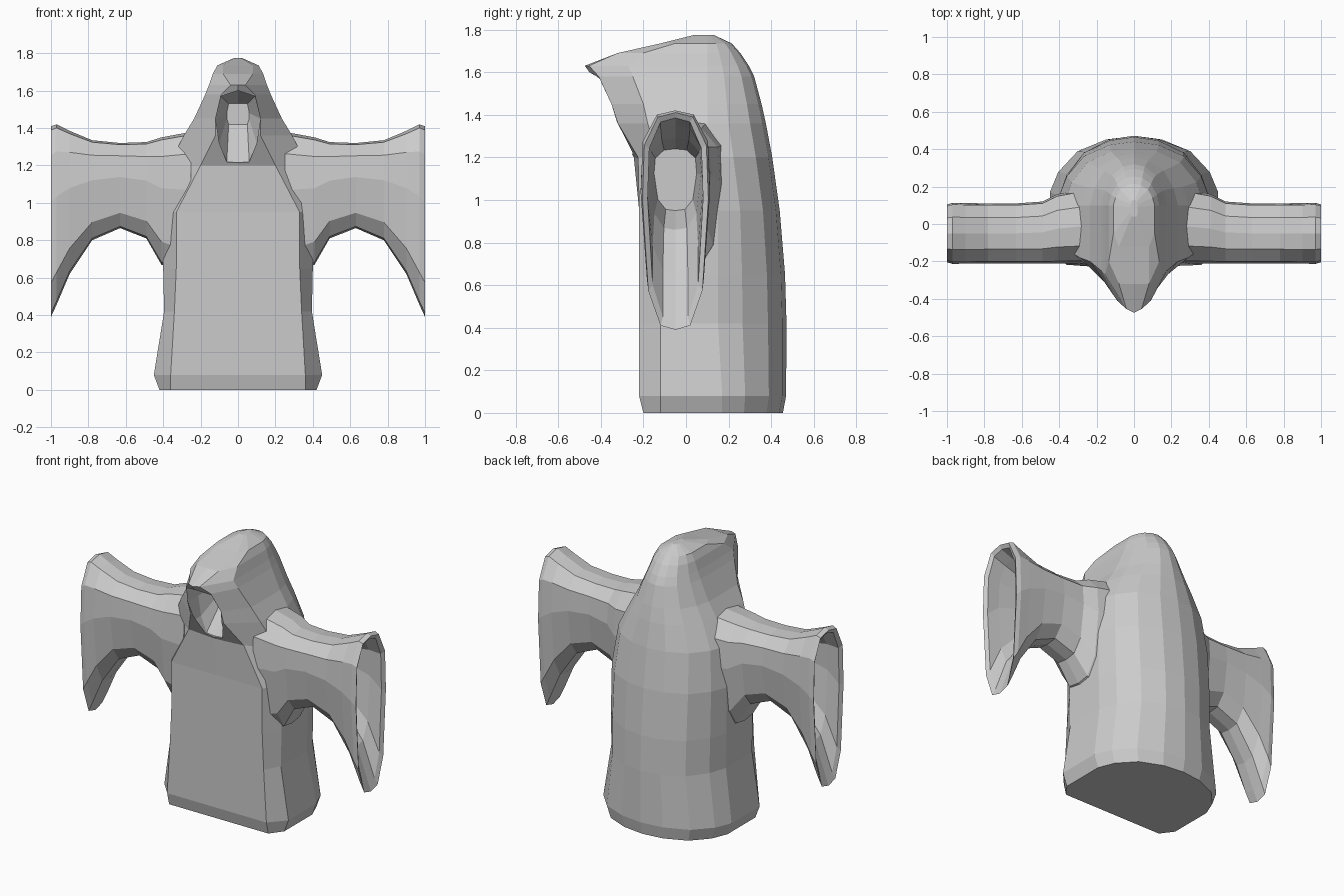
import bpy, bmesh

if "Cube" in bpy.data.objects:
    bpy.data.objects.remove(bpy.data.objects["Cube"])


def loft(name, rings):
    """Skin a list of equal-length closed rings and cap both ends."""
    bm = bmesh.new()
    vs = [[bm.verts.new(p) for p in ring] for ring in rings]
    n = len(vs[0])
    for a, b in zip(vs, vs[1:]):
        for i in range(n):
            j = (i + 1) % n
            bm.faces.new((a[i], a[j], b[j], b[i]))
    bm.faces.new(vs[0])
    bm.faces.new(vs[-1])
    bmesh.ops.recalc_face_normals(bm, faces=bm.faces)
    me = bpy.data.meshes.new(name)
    bm.to_mesh(me)
    bm.free()
    ob = bpy.data.objects.new(name, me)
    bpy.context.collection.objects.link(ob)
    return ob


def mirrored(half):
    """Close a half outline (first and last point on x = 0)."""
    return half + [(-x, y) for x, y in half[-2:0:-1]]


# Robe and hood: flat front, rounded back
def robe_ring(z, f, wf, d, w, s, m, b):
    k = b - m
    half = [(0, f), (wf, f + d), (w, s), (w, m), (.9 * w, m + .36 * k),
            (.67 * w, m + .73 * k), (.33 * w, m + .94 * k), (0, b)]
    return [(x, y, z) for x, y in mirrored(half)]


# z, front y, front half width, front setback, half width, side y, mid y, back y
robe_stations = [
    (0, -.20, .36, 0, .42, -.12, .17, .455),
    (.08, -.22, .36, 0, .45, -.12, .17, .47),
    (.42, -.22, .34, 0, .395, -.12, .15, .472),
    (.65, -.22, .33, 0, .40, -.12, .15, .465),
    (.95, -.22, .33, 0, .40, -.11, .15, .44),
    (1.20, -.245, .20, .02, .37, -.13, .12, .405),
    (1.36, -.33, .12, .01, .29, -.18, .10, .375),
    (1.45, -.37, .12, .02, .235, -.20, .10, .355),
    (1.58, -.44, .09, .03, .175, -.25, .10, .32),
    (1.63, -.475, .04, .02, .155, -.27, .10, .295),
    (1.69, -.32, .08, 0, .135, -.20, .10, .255),
    (1.735, -.12, .08, 0, .11, -.05, .10, .215),
    (1.775, .04, .015, 0, .02, .06, .09, .13),
]
robe = loft("hooded_robe", [robe_ring(*s) for s in robe_stations])


# Face opening: a tapering hollow cut into the hood
mouth = [(0, 1.60), (.09, 1.57), (.12, 1.45), (.10, 1.32), (.06, 1.22), (0, 1.215)]
inner = [(0, 1.53), (.05, 1.53), (.06, 1.48), (.06, 1.45), (.05, 1.42), (0, 1.42)]
cutter = loft("hood_cutter", [[(x, y, z) for x, z in mirrored(o)]
                              for y, o in ((-.6, mouth), (-.24, mouth), (-.06, inner))])
cutter.hide_render = True
mod = robe.modifiers.new("face_opening", 'BOOLEAN')
mod.operation = 'DIFFERENCE'
mod.solver = 'EXACT'
mod.object = cutter
bpy.context.view_layer.objects.active = robe
bpy.ops.object.modifier_apply(modifier=mod.name)
bpy.data.objects.remove(cutter)


# Sleeves: flared tubes that turn inward at the cuff and run back inside
section = [(0, 0), (.45, .02), (.82, .18), (1, .6), (.94, .85), (.53, .98), (0, 1)]


def sleeve_ring(x, bottom, top, hw, yc):
    return [(x, yc + u * hw, bottom + t * (top - bottom)) for u, t in mirrored(section)]


sleeve_stations = [
    (.25, .60, 1.38, .20, -.01),
    (.41, .67, 1.35, .185, -.025),
    (.49, .81, 1.325, .165, -.045),
    (.63, .865, 1.32, .16, -.05),
    (.78, .80, 1.335, .16, -.05),
    (.90, .62, 1.385, .162, -.05),
    (.97, .455, 1.42, .163, -.05),
    (1.0, .39, 1.41, .155, -.05),
    (.985, .43, 1.385, .13, -.05),
    (.90, .66, 1.35, .13, -.05),
    (.75, .86, 1.29, .12, -.05),
    (.55, .95, 1.24, .10, -.05),
]
sleeves = loft("sleeves", [sleeve_ring(*s) for s in sleeve_stations])
sleeves.modifiers.new("mirror", 'MIRROR')
